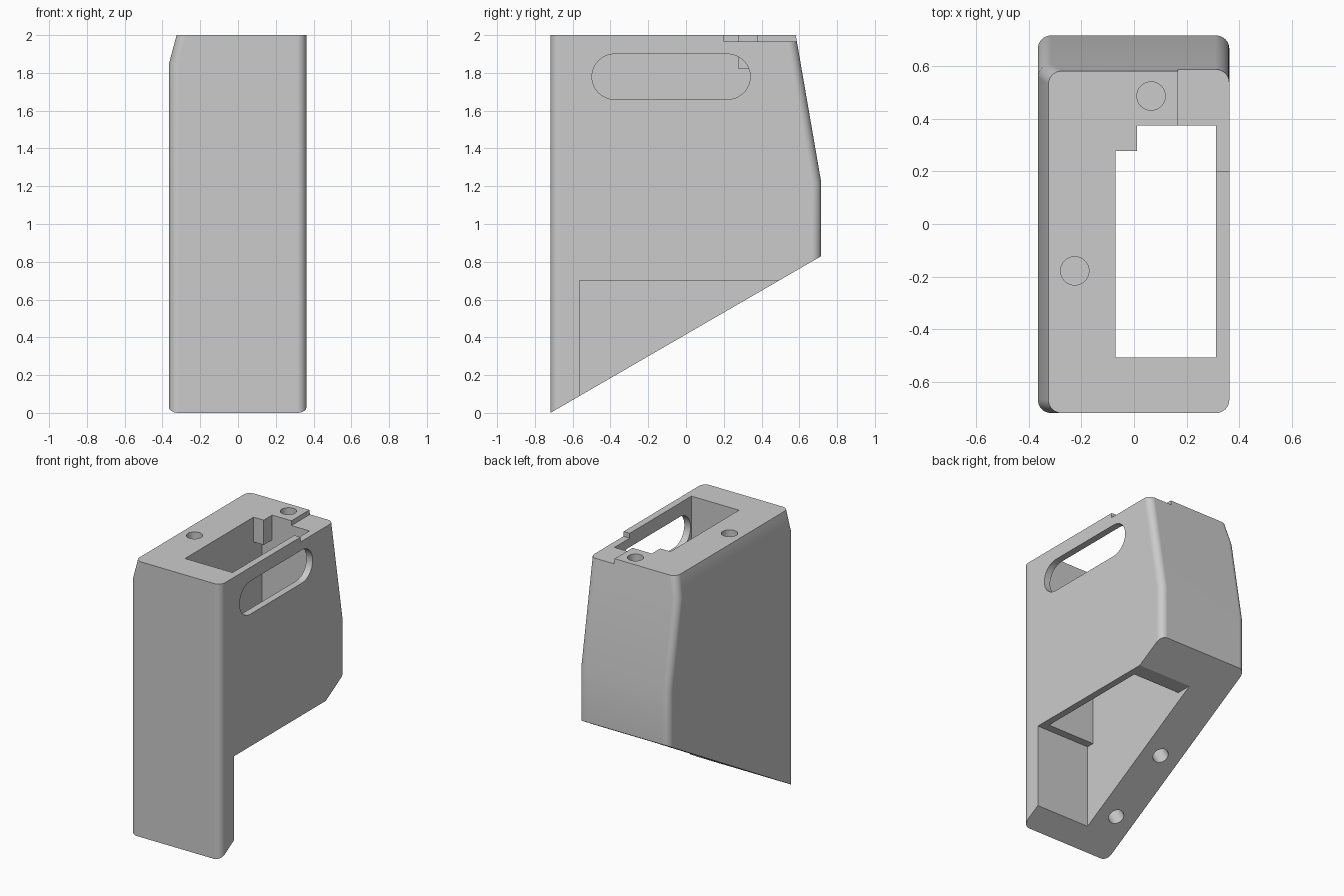
import bpy
import bmesh
import math
from mathutils import Vector, Matrix

old = bpy.data.objects.get("Cube")
if old:
    bpy.data.objects.remove(old, do_unlink=True)

grey = bpy.data.materials.new("light grey plastic")
grey.use_nodes = True
colour = (0.6, 0.6, 0.6, 1)
grey.diffuse_color = colour
grey.node_tree.nodes["Principled BSDF"].inputs["Base Color"].default_value = colour

RIGHT, LEFT, FRONT, BACK = -0.365, 0.362, -0.718, 0.716
SLOPE = math.atan2(0.83, BACK - FRONT)


def make_object(name, bm):
    bmesh.ops.recalc_face_normals(bm, faces=bm.faces)
    mesh = bpy.data.meshes.new(name)
    bm.to_mesh(mesh)
    bm.free()
    obj = bpy.data.objects.new(name, mesh)
    obj.data.materials.append(grey)
    bpy.context.scene.collection.objects.link(obj)
    return obj


def rounded_ring(bm, x0, x1, y0, y1, z, r=0.05, steps=8):
    corners = [(x1 - r, y1 - r), (x0 + r, y1 - r), (x0 + r, y0 + r), (x1 - r, y0 + r)]
    ring = []
    for i, (cx, cy) in enumerate(corners):
        for s in range(steps + 1):
            a = math.pi / 2 * (i + s / steps)
            ring.append(bm.verts.new((cx + r * math.cos(a), cy + r * math.sin(a), z)))
    return ring


def box(x0, x1, y0, y1, z0, z1):
    bm = bmesh.new()
    size = Vector((x1 - x0, y1 - y0, z1 - z0))
    centre = Vector((x0 + x1, y0 + y1, z0 + z1)) / 2
    bmesh.ops.create_cube(bm, size=1, matrix=Matrix.Translation(centre) @ Matrix.Diagonal(size.to_4d()))
    return bm


def cylinder(centre, rotation, radius, depth):
    bm = bmesh.new()
    bmesh.ops.create_cone(bm, cap_ends=True, segments=32, radius1=radius, radius2=radius,
                          depth=depth, matrix=Matrix.Translation(centre) @ rotation)
    return bm


def cut(target, bm):
    cutter = make_object("cutter", bm)
    cutter.hide_render = True
    mod = target.modifiers.new("cut", "BOOLEAN")
    mod.operation = "DIFFERENCE"
    mod.solver = "EXACT"
    mod.object = cutter
    bpy.context.view_layer.objects.active = target
    bpy.ops.object.modifier_apply(modifier=mod.name)
    bpy.data.objects.remove(cutter, do_unlink=True)


# Outer body: lofted rounded sections with sloping back and right shoulder
bm = bmesh.new()
sections = [(RIGHT, BACK, -0.1), (RIGHT, BACK, 1.22), (RIGHT, 0.607, 1.85), (-0.325, 0.581, 2)]
rings = [rounded_ring(bm, x0, LEFT, FRONT, y1, z) for x0, y1, z in sections]
for low, high in zip(rings, rings[1:]):
    for i in range(len(low)):
        j = (i + 1) % len(low)
        bm.faces.new((low[i], low[j], high[j], high[i]))
bm.faces.new(rings[0])
bm.faces.new(rings[-1])

# Sloping underside
normal = Vector((0, math.sin(SLOPE), -math.cos(SLOPE)))
cutting = bmesh.ops.bisect_plane(bm, geom=bm.verts[:] + bm.edges[:] + bm.faces[:],
                                 plane_co=(0, FRONT, 0), plane_no=normal, clear_outer=True)
rim = [e for e in cutting["geom_cut"] if isinstance(e, bmesh.types.BMEdge)]
bmesh.ops.contextual_create(bm, geom=rim)
body = make_object("housing", bm)

# Inner shaft: full size below, stepped corner near the top
INNER = -0.07
cut(body, box(INNER, 0.312, -0.508, 0.375, -0.2, 1.82))
cut(body, box(INNER, 0.312, -0.508, 0.278, 1.8, 2.1))
cut(body, box(0.012, 0.312, 0.2, 0.375, 1.8, 2.1))

# Open notch in the lower left side
cut(body, box(INNER, 0.5, -0.565, 0.6, -0.2, 0.7))

# Shallow recess in the top rear corner
cut(body, box(0.167, 0.5, 0.2, 0.8, 1.965, 2.1))

# Rounded slot through the left wall
bm = bmesh.new()
outline = []
for centre, start in ((0.22, -90), (-0.378, 90)):
    for s in range(17):
        a = math.radians(start + 180 * s / 16)
        outline.append(bm.verts.new((0.2, centre + 0.12 * math.cos(a), 1.78 + 0.12 * math.sin(a))))
face = bm.faces.new(outline)
extruded = bmesh.ops.extrude_face_region(bm, geom=[face])["geom"]
bmesh.ops.translate(bm, vec=(0.3, 0, 0), verts=[v for v in extruded if isinstance(v, bmesh.types.BMVert)])
cut(body, bm)

# Screw holes in the top
for x, y in ((0.065, 0.486), (-0.225, -0.178)):
    cut(body, cylinder((x, y, 2), Matrix.Identity(4), 0.054, 0.6))

# Screw holes square to the underside
for y in (-0.44, 0.02):
    z = (y - FRONT) * math.tan(SLOPE)
    cut(body, cylinder((-0.215, y, z), Matrix.Rotation(SLOPE, 4, "X"), 0.054, 0.5))

# Smooth rounded corners, crisp edges elsewhere
bpy.ops.object.select_all(action="DESELECT")
body.select_set(True)
bpy.context.view_layer.objects.active = body
bpy.ops.object.shade_smooth_by_angle(angle=math.radians(30))
weighted = body.modifiers.new("weighted normals", "WEIGHTED_NORMAL")
weighted.keep_sharp = True
